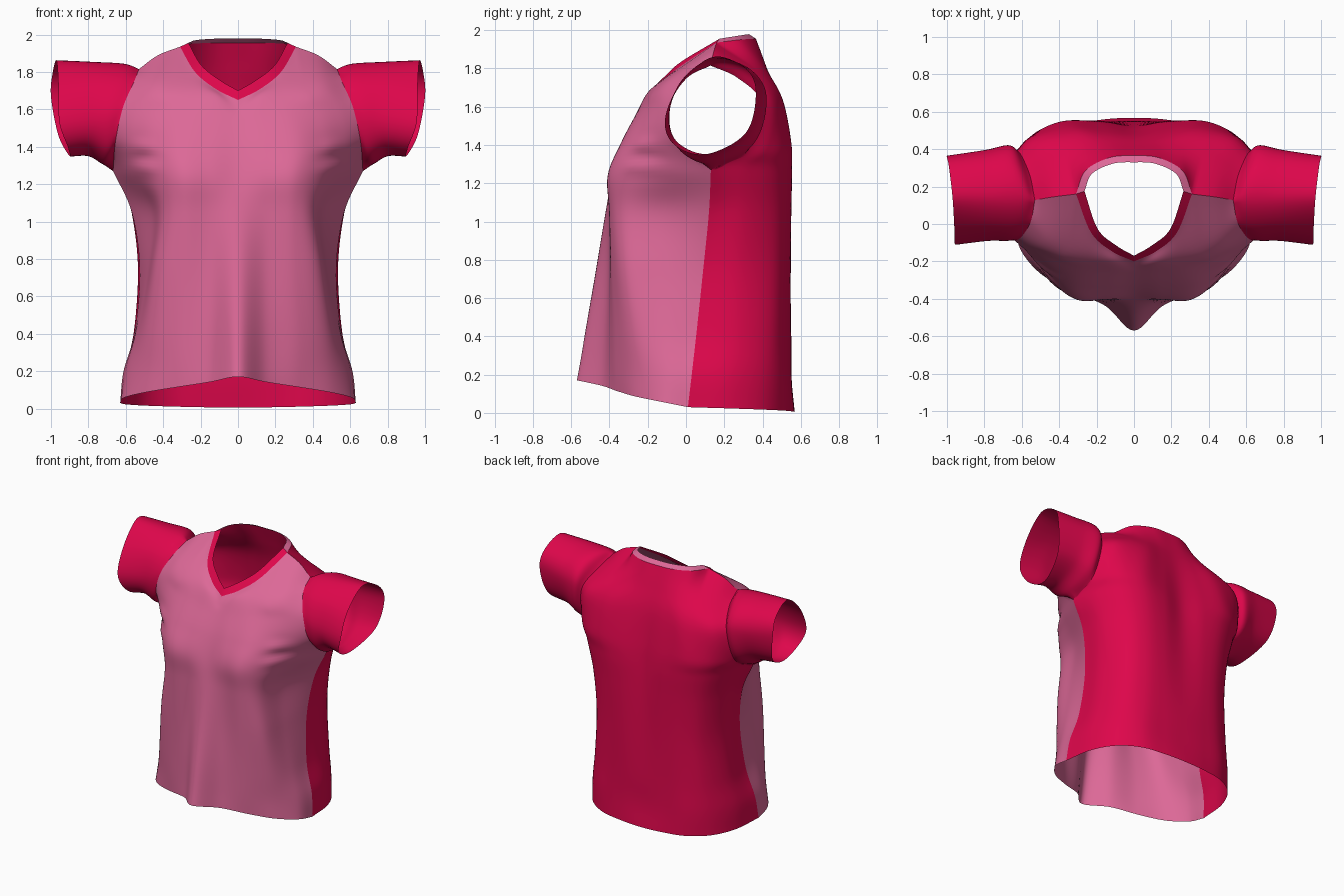
import bpy, math
from mathutils import Vector

N = 8  # samples per spline span


def material(name, rgb):
    m = bpy.data.materials.new(name)
    m.diffuse_color = (*rgb, 1)
    return m


PINK = material("pink_cloth", (0.72, 0.14, 0.31))
RED = material("red_cloth", (0.73, 0.002, 0.07))


def spline(pts, closed=False, mirrored=False, n=N):
    """Catmull-Rom samples; 'mirrored' makes the start smooth across x = 0."""
    p = [Vector(q) for q in pts]
    if closed:
        p = [p[-1]] + p + p[:2]
    else:
        first = Vector((-p[1].x, p[1].y, p[1].z)) if mirrored else 2 * p[0] - p[1]
        p = [first] + p + [2 * p[-1] - p[-2]]
    out = []
    for a, b, c, d in zip(p, p[1:], p[2:], p[3:]):
        for k in range(n):
            t = k / n
            out.append(0.5 * (2 * b + (c - a) * t + (2 * a - 5 * b + 4 * c - d) * t * t
                              + (3 * b - a - 3 * c + d) * t ** 3))
    if not closed:
        out.append(p[-2])
    return out


def sheet(name, rows, mat, flip=False, closed=False):
    """Smooth quad sheet through rows of points, mirrored across x = 0."""
    w = len(rows[0])
    faces = []
    for j in range(len(rows) - 1):
        for i in range(w if closed else w - 1):
            k = (i + 1) % w
            f = (j * w + i, j * w + k, (j + 1) * w + k, (j + 1) * w + i)
            faces.append(f[::-1] if flip else f)
    me = bpy.data.meshes.new(name)
    me.from_pydata([p for r in rows for p in r], [], faces)
    me.polygons.foreach_set("use_smooth", [True] * len(faces))
    me.materials.append(mat)
    ob = bpy.data.objects.new(name, me)
    bpy.context.collection.objects.link(ob)
    mod = ob.modifiers.new("mirror", "MIRROR")
    mod.merge_threshold = 0.0005
    return ob


ARMPIT = 5  # index of the section where the side seam meets the armhole


def panel(sections, top, sharp_top):
    """Half a body panel: cross-sections (centre z, side z, curve, xy points), then the top edge."""
    rows = []
    for zc, zs, power, xy in sections:
        pts = [(x, y, zc + (zs - zc) * (i / 5) ** power) for i, (x, y) in enumerate(xy)]
        rows.append(spline(pts, mirrored=True))
    # neckline and shoulder seam meet in a corner
    rows.append(spline(top[:4], mirrored=not sharp_top)[:-1] + spline(top[3:]))
    cols = [spline(c) for c in zip(*rows)]
    # side seam and armhole are separate curves meeting at the armpit
    edge = [r[-1] for r in rows]
    cols[-1] = spline(edge[:ARMPIT + 1])[:-1] + spline(edge[ARMPIT:])
    return [list(r) for r in zip(*cols)]


SHOULDER = [(.31, .16, 1.935), (.43, .145, 1.888), (.53, .128, 1.815)]

# front panel: flared hem with centre fold, bust, sloping chest, V neck and shoulder
front = panel([
    (0.17, 0.03, 1.0, [(0, -.57), (.15, -.44), (.33, -.36), (.5, -.265), (.61, -.13), (.63, .01)]),
    (0.28, 0.20, 1.0, [(0, -.55), (.15, -.43), (.33, -.365), (.49, -.265), (.585, -.12), (.612, .03)]),
    (0.46, 0.42, 1.0, [(0, -.52), (.15, -.42), (.33, -.37), (.475, -.28), (.535, -.12), (.55, .055)]),
    (0.75, 0.75, 1.0, [(0, -.47), (.15, -.405), (.31, -.385), (.44, -.31), (.48, -.12), (.525, .09)]),
    (1.05, 1.05, 1.0, [(0, -.42), (.15, -.40), (.30, -.395), (.405, -.315), (.465, -.1), (.568, .12)]),
    (1.23, 1.27, 1.0, [(0, -.385), (.15, -.4), (.31, -.4), (.45, -.29), (.57, -.08), (.668, .13)]),
    (1.40, 1.43, 1.0, [(0, -.33), (.15, -.34), (.32, -.33), (.46, -.25), (.57, -.15), (.655, -.06)]),
    (1.54, 1.61, 1.0, [(0, -.265), (.13, -.265), (.28, -.25), (.42, -.20), (.53, -.14), (.615, -.08)]),
    (1.60, 1.75, 0.5, [(0, -.23), (.12, -.205), (.24, -.175), (.36, -.14), (.46, -.09), (.555, .005)]),
], [(0, -.2, 1.65), (.12, -.145, 1.71), (.23, -.045, 1.80)] + SHOULDER, True)

# small creases running from the bust to the armpit
for row in front:
    for p in row:
        g = math.exp(-((p.x - .5) / .07) ** 2 - ((p.z - 1.33) / .1) ** 2)
        p.y += 0.016 * g * math.sin(p.z * 48)
sheet("front_panel", front, PINK)

# back panel: straight drop, shoulder blades, rounded neck
back = panel([
    (0.005, 0.03, 1.5, [(0, .568), (.18, .557), (.36, .52), (.51, .415), (.60, .24), (.63, .01)]),
    (0.18, 0.20, 1.0, [(0, .552), (.18, .547), (.36, .52), (.5, .425), (.59, .25), (.612, .03)]),
    (0.40, 0.42, 1.0, [(0, .55), (.18, .545), (.34, .52), (.47, .44), (.55, .27), (.55, .055)]),
    (0.75, 0.75, 1.0, [(0, .54), (.18, .547), (.33, .525), (.45, .45), (.53, .28), (.525, .09)]),
    (1.05, 1.05, 1.0, [(0, .53), (.18, .55), (.34, .535), (.47, .46), (.56, .3), (.568, .12)]),
    (1.25, 1.27, 1.0, [(0, .52), (.18, .55), (.36, .545), (.51, .47), (.61, .32), (.668, .13)]),
    (1.42, 1.38, 1.0, [(0, .505), (.18, .535), (.36, .55), (.5, .505), (.59, .43), (.65, .33)]),
    (1.65, 1.62, 1.0, [(0, .47), (.15, .485), (.3, .505), (.43, .49), (.54, .455), (.62, .39)]),
    (1.82, 1.75, 1.0, [(0, .415), (.12, .42), (.25, .415), (.37, .385), (.47, .34), (.56, .27)]),
], [(0, .365, 1.955), (.13, .355, 1.955), (.26, .285, 1.95)] + SHOULDER, False)
sheet("back_panel", back, RED, flip=True)

# collar bands between the panel necklines and the neck opening
neck_front = spline([(0, -.17, 1.70), (.095, -.115, 1.755), (.195, -.025, 1.835), (.265, .175, 1.955)])
neck_back = spline([(0, .33, 1.978), (.115, .322, 1.978), (.225, .268, 1.97), (.265, .175, 1.955)], mirrored=True)
sheet("front_collar", [front[-1][:3 * N + 1], neck_front], RED)
sheet("back_collar", [back[-1][:3 * N + 1], neck_back], PINK, flip=True)

# sleeves: loft from the armhole loop through two middle rings to the cuff
start = ARMPIT * N
armhole = [r[-1] for r in front[start:]] + [r[-1] for r in back[start + 1:-1]][::-1]
upper = spline([(.72, .13, 1.305), (.70, -.04, 1.38), (.68, -.09, 1.56), (.64, -.02, 1.74),
                (.60, .14, 1.84), (.64, .32, 1.80), (.67, .42, 1.66), (.70, .36, 1.42)], closed=True)
middle = spline([(.80, .13, 1.35), (.79, -.04, 1.41), (.78, -.09, 1.55), (.78, -.02, 1.74),
                 (.78, .14, 1.852), (.80, .32, 1.80), (.80, .395, 1.66), (.80, .33, 1.45)], closed=True)
cuff = spline([(.9, .1, 1.35), (.91, -.06, 1.40), (.955, -.11, 1.53), (.96, -.03, 1.72),
               (.97, .14, 1.86), (.99, .31, 1.80), (1.0, .365, 1.67), (.96, .31, 1.46)], closed=True)
rings = [spline(c) for c in zip(armhole, upper, middle, cuff)]
sheet("sleeves", [list(r) for r in zip(*rings)], RED, flip=True, closed=True)
